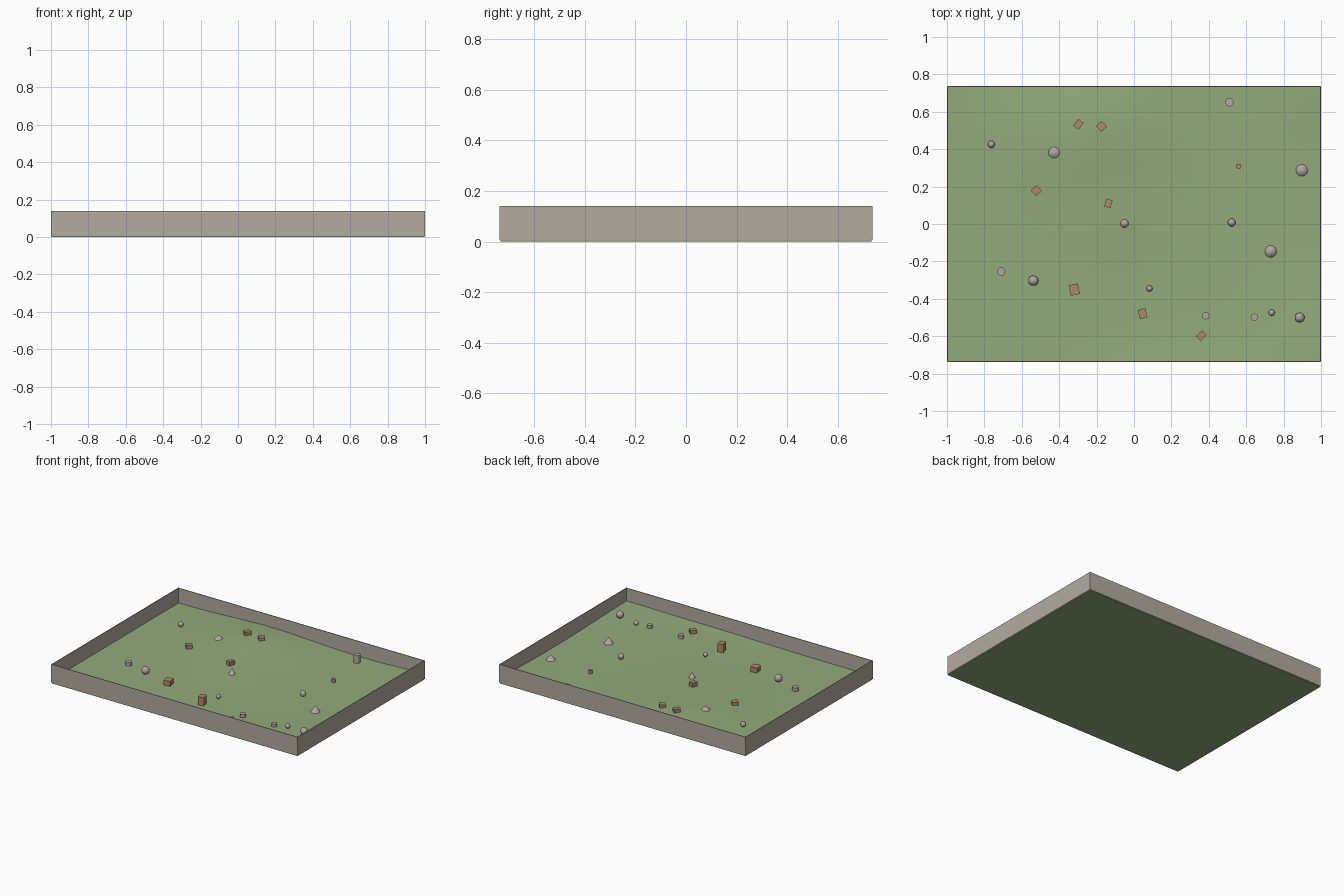
import bpy, bmesh, math
from mathutils import Matrix

if "Cube" in bpy.data.objects:
    bpy.data.objects.remove(bpy.data.objects["Cube"])

HX, HY = 1.0, 0.737        # half size of the tray
WALL_LOW, WALL_TOP, WALL_T = 0.006, 0.14, 0.005


def material(name, rgb):
    m = bpy.data.materials.new(name)
    m.use_nodes = True
    m.diffuse_color = (*rgb, 1)
    m.node_tree.nodes["Principled BSDF"].inputs["Base Color"].default_value = (*rgb, 1)
    return m


grass = material("grass_green", (0.29, 0.405, 0.2))
concrete = material("concrete_grey", (0.445, 0.413, 0.352))
stone = material("stone_grey", (0.434, 0.395, 0.36))
clay = material("clay_brown", (0.41, 0.25, 0.15))

# Gentle hills: centre x, centre y, width x, width y, height
HILLS = [(-0.25, 0.5, 0.42, 0.38, 0.035), (1.0, -0.7, 0.4, 0.4, 0.015),
         (0.3, -1.0, 0.5, 0.28, 0.025), (1.0, 0.75, 0.25, 0.25, 0.016),
         (-0.1, 0.0, 0.25, 0.2, 0.008)]


def ground(x, y):
    return 0.029 + sum(h * math.exp(-((x - cx) / wx) ** 2 - ((y - cy) / wy) ** 2)
                       for cx, cy, wx, wy, h in HILLS)


def finish(name, bm, mat, smooth=False):
    bmesh.ops.recalc_face_normals(bm, faces=bm.faces)
    mesh = bpy.data.meshes.new(name)
    bm.to_mesh(mesh)
    bm.free()
    mesh.materials.append(mat)
    obj = bpy.data.objects.new(name, mesh)
    bpy.context.collection.objects.link(obj)
    if smooth:
        bpy.ops.object.select_all(action="DESELECT")
        obj.select_set(True)
        bpy.context.view_layer.objects.active = obj
        bpy.ops.object.shade_smooth_by_angle(angle=math.radians(40))
    return obj


# Rolling ground with straight sides and a flat underside
bm = bmesh.new()
bmesh.ops.create_grid(bm, x_segments=60, y_segments=44, size=1)
for v in bm.verts:
    v.co.x *= HX - 0.003
    v.co.y *= HY - 0.003
    v.co.z = ground(v.co.x, v.co.y)
rim = [e for e in bm.edges if e.is_boundary]
skirt = bmesh.ops.extrude_edge_only(bm, edges=rim)["geom"]
for v in skirt:
    if isinstance(v, bmesh.types.BMVert):
        v.co.z = 0
bmesh.ops.holes_fill(bm, edges=[e for e in bm.edges if e.is_boundary])
finish("ground", bm, grass, True)


def box(name, x, y, z, sx, sy, sz, mat, turn=0):
    bm = bmesh.new()
    bmesh.ops.create_cube(bm, size=1, matrix=Matrix.Translation((x, y, z + sz / 2))
                          @ Matrix.Rotation(math.radians(turn), 4, "Z")
                          @ Matrix.Diagonal((sx, sy, sz, 1)))
    return finish(name, bm, mat)


def cone(name, x, y, r_low, r_top, z, top, mat, sides=24):
    bm = bmesh.new()
    bmesh.ops.create_cone(bm, cap_ends=True, segments=sides, radius1=r_low, radius2=r_top,
                          depth=top - z, matrix=Matrix.Translation((x, y, (z + top) / 2)))
    return finish(name, bm, mat, True)


# Perimeter walls
tall = WALL_TOP - WALL_LOW
for label, s in (("front", -1), ("back", 1)):
    box(label + "_wall", 0, s * (HY - WALL_T / 2), WALL_LOW, 2 * HX, WALL_T, tall, concrete)
for label, s in (("right", -1), ("left", 1)):
    box(label + "_wall", s * (HX - WALL_T / 2), 0, WALL_LOW,
        WALL_T, 2 * (HY - WALL_T), tall, concrete)

# Round boulders: x, y, radius
for i, (x, y, r) in enumerate([(-0.763, 0.426, 0.019), (0.522, 0.008, 0.021),
                               (-0.538, -0.303, 0.027), (0.083, -0.345, 0.016),
                               (0.736, -0.474, 0.017), (0.886, -0.5, 0.026)]):
    bm = bmesh.new()
    bmesh.ops.create_uvsphere(bm, u_segments=20, v_segments=12, radius=r,
                              matrix=Matrix.Translation((x, y, ground(x, y) + 0.9 * r)))
    finish(f"boulder_{i + 1}", bm, stone, True)

# Pointed stones: x, y, radius, height
for i, (x, y, r, h) in enumerate([(-0.426, 0.383, 0.032, 0.028), (0.897, 0.287, 0.033, 0.037),
                                  (0.731, -0.147, 0.033, 0.046), (-0.051, 0.003, 0.023, 0.042)]):
    z = ground(x, y)
    cone(f"pointed_stone_{i + 1}", x, y, r, 0, z - 0.002, z + h, stone)

# Stone posts: x, y, radius, height
for i, (x, y, r, h) in enumerate([(0.51, 0.651, 0.022, 0.056), (-0.71, -0.254, 0.022, 0.026),
                                  (0.383, -0.49, 0.02, 0.024), (0.643, -0.498, 0.019, 0.022)]):
    z = ground(x, y)
    cone(f"stone_post_{i + 1}", x, y, r, r, z - 0.004, z + h, stone)

# Clay post
z = ground(0.56, 0.308)
cone("clay_post", 0.56, 0.308, 0.014, 0.014, z - 0.004, z + 0.024, clay)

# Clay blocks: x, y, width, depth, height, turn
for i, (x, y, w, d, h, turn) in enumerate([
        (-0.297, 0.533, 0.036, 0.045, 0.025, -35), (-0.174, 0.522, 0.042, 0.042, 0.02, 42),
        (-0.522, 0.179, 0.042, 0.042, 0.024, 42), (-0.137, 0.11, 0.034, 0.044, 0.03, -18),
        (-0.319, -0.351, 0.05, 0.056, 0.036, 12), (0.046, -0.479, 0.042, 0.05, 0.06, 15),
        (0.361, -0.597, 0.036, 0.045, 0.024, -45)]):
    box(f"clay_block_{i + 1}", x, y, ground(x, y) - 0.004, w, d, h + 0.004, clay, turn)
